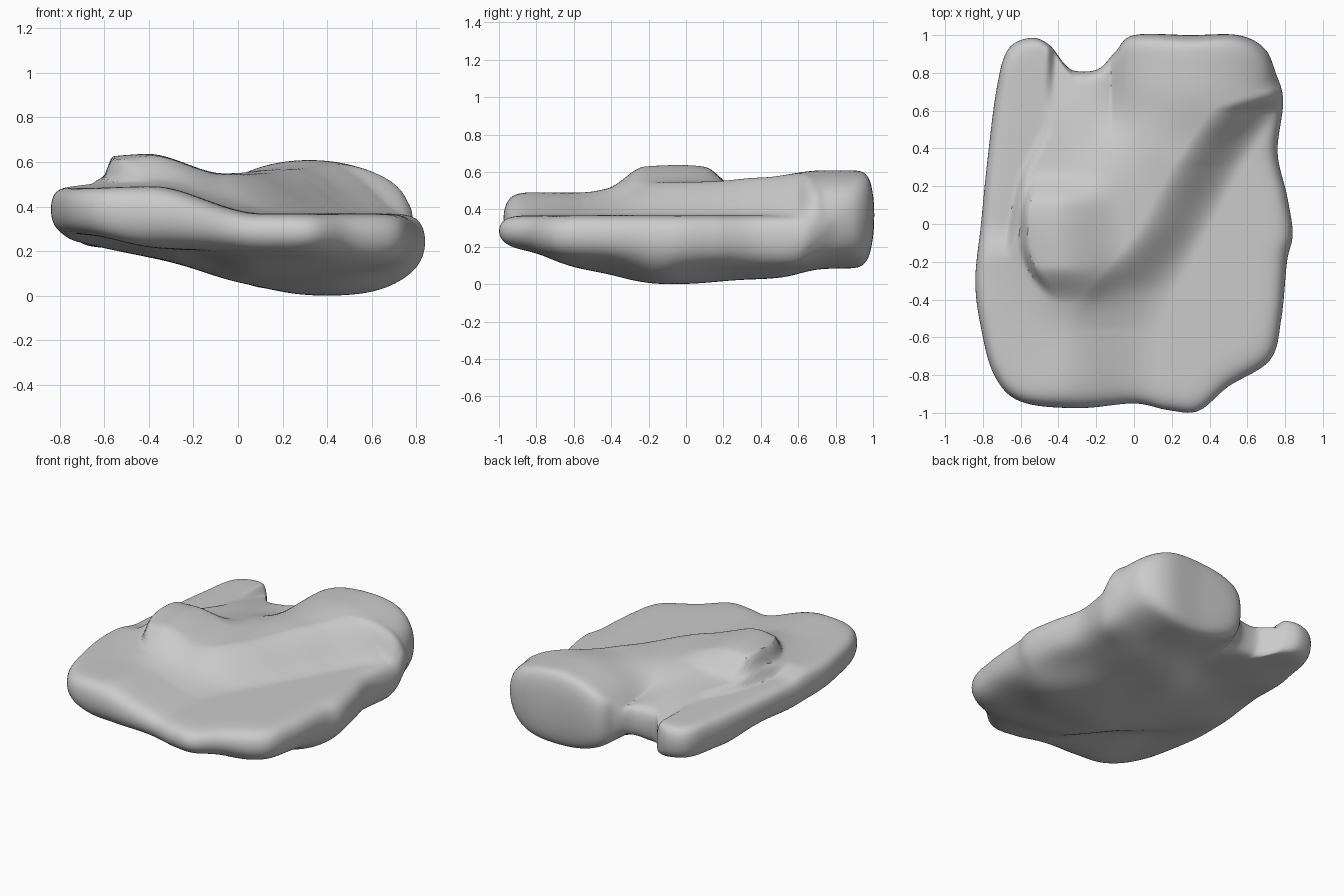
import bpy, bmesh, math
from mathutils import Vector

if "Cube" in bpy.data.objects:
    bpy.data.objects.remove(bpy.data.objects["Cube"])

# Plan outline of the mitten-like body (clockwise)
OUTLINE = [(.84, -.05), (.81, -.2), (.78, -.5), (.72, -.72), (.5, -.86), (.34, -.99), (.18, -.985),
           (0, -.95), (-.3, -.975), (-.6, -.94), (-.74, -.8), (-.81, -.55), (-.84, -.3), (-.81, 0),
           (-.78, .3), (-.73, .7), (-.67, .92), (-.55, .985), (-.45, .95), (-.37, .85), (-.31, .81),
           (-.19, .82), (-.1, .91), (0, 1), (.3, 1), (.55, 1), (.69, .93), (.75, .8), (.79, .65),
           (.76, .38), (.81, .15)]
# Control heights (x, y, z) for the raised back and for the underside
RAISED = [(-.7, -.7, .49), (-.3, -.85, .5), (0, -.6, .48), (-.4, -.1, .56), (-.1, .2, .56),
          (-.3, .6, .47), (-.28, .85, .38), (.25, .85, .61), (.48, .85, .60), (.2, .5, .58),
          (-.7, -.3, .49), (.1, 0, .55), (-.42, .4, .5), (-.05, .8, .52), (.5, .55, .57)]
UNDER = [(-.7, -.7, .28), (-.77, .2, .28), (-.57, .85, .24), (-.3, 0, .15), (0, 0, .06), (.4, 0, 0),
         (.4, -.2, 0), (.4, .4, .03), (.3, .9, .09), (.3, -.5, .08), (.25, -.9, .19),
         (-.3, -.8, .21), (.7, -.5, .14), (.75, .2, .11), (.65, .6, .1), (-.25, .8, .2),
         (-.52, 0, .21), (-.5, .45, .21), (-.8, -.3, .28)]
# Foot of the right slope and inner edge of the thumb, as (y, x)
SLOPE_FOOT = [(-1, .1), (-.55, .13), (-.35, .22), (0, .41), (.3, .57), (.6, .77), (.75, 1.1), (1, 1.6)]
THUMB_EDGE = [(-.1, -.66), (.02, -.64), (.25, -.59), (.5, -.46), (1, -.43)]


def lerp_table(table, y):
    if y <= table[0][0]:
        return table[0][1]
    for (a, p), (b, q) in zip(table, table[1:]):
        if y <= b:
            return p + (q - p) * (y - a) / (b - a)
    return table[-1][1]


def blend(points, x, y, sigma=.17):
    total = weight = 0
    for px, py, pz in points:
        d2 = (x - px) ** 2 + (y - py) ** 2
        w = math.exp(-d2 / (2 * sigma * sigma)) + 1e-5 / (d2 + .01)
        total += w * pz
        weight += w
    return total / weight


def step(v):
    v = max(0, min(1, v))
    return v * v * (3 - 2 * v)


def wrist(x, y):
    """Weight of the wrist and half height of its oval section."""
    w = step((y - .4) / .35) * step((x + .28) / .25)
    return w, .26 * math.sqrt(max(.08, 1 - ((x - .32) / .46) ** 2))


def top_height(x, y):
    width = .37 + .13 * step(-y / .5)
    slope = step((lerp_table(SLOPE_FOOT, y) - x) / width)
    z = .375 + (blend(RAISED, x, y) - .375) * slope
    w, h = wrist(x, y)
    z += (.355 + h - z) * w * max(slope, step((y - .6) / .2))
    # flat thumb top standing beside the palm
    thumb = step((lerp_table(THUMB_EDGE, y) - x) / .05 + .5) * step((y + .2) / .2)
    z += (.465 - z) * thumb
    # knuckle bump: abrupt on its left side, fading to the right
    left = -.61 + 1.6 * max(0, abs(y + .02) - .05) ** 2
    bump = step((x - left) / .05) * step((-.06 - x) / .36)
    bump *= step((y + .42) / .2) * step((.28 - y) / .18)
    return z + .09 * bump


def under_height(x, y):
    z = blend(UNDER, x, y)
    w, h = wrist(x, y)
    return z + (.35 - h - z) * w * step((y - .5) / .4)


def smooth_loop(pts, sub):
    out, n = [], len(pts)
    for i in range(n):
        a, b, c, d = (Vector(pts[(i + k) % n]) for k in (-1, 0, 1, 2))
        for s in range(sub):
            t = s / sub
            out.append(.5 * (2 * b + (c - a) * t + (2 * a - 5 * b + 4 * c - d) * t * t
                             + (3 * b - a - 3 * c + d) * t ** 3))
    return out


# Body: concentric rings over the top and underside, joined at the rim
loop = smooth_loop(OUTLINE, 8)
RINGS = 60
bm = bmesh.new()
rows = []
for r in list(range(1, RINGS + 1)) + list(range(-RINGS + 1, 0)):
    t = math.sin(abs(r) / RINGS * math.pi / 2)
    row = []
    for p in loop:
        # blunter rim at the wrist, thumb and left side
        blunt = max(step((p.y - .55) / .35), step((-p.x - .3) / .4) * .5)
        power = (22 if r > 0 else 14) + 22 * blunt
        f = math.sqrt(max(0, 1 - t ** power))
        x, y = p * t
        hi, lo = top_height(x, y), under_height(x, y)
        mid = lo + (hi - lo) * .55
        row.append(bm.verts.new((x, y, mid + ((hi if r > 0 else lo) - mid) * f)))
    rows.append(row)
n = len(loop)
for a, b in zip(rows, rows[1:]):
    for i in range(n):
        j = (i + 1) % n
        bm.faces.new((a[i], a[j], b[j], b[i]))
for row, z in ((rows[0], top_height(0, 0)), (rows[-1], under_height(0, 0))):
    c = bm.verts.new((0, 0, z))
    for i in range(n):
        bm.faces.new((c, row[i], row[(i + 1) % n]))
low = min(v.co.z for v in bm.verts)
for v in bm.verts:
    v.co.z -= low
bmesh.ops.recalc_face_normals(bm, faces=bm.faces)
mesh = bpy.data.meshes.new("mitten_body")
bm.to_mesh(mesh)
bm.free()
body = bpy.data.objects.new("mitten_body", mesh)
bpy.context.collection.objects.link(body)
bpy.context.view_layer.objects.active = body
body.select_set(True)
bpy.ops.object.shade_smooth_by_angle(angle=math.radians(40))
